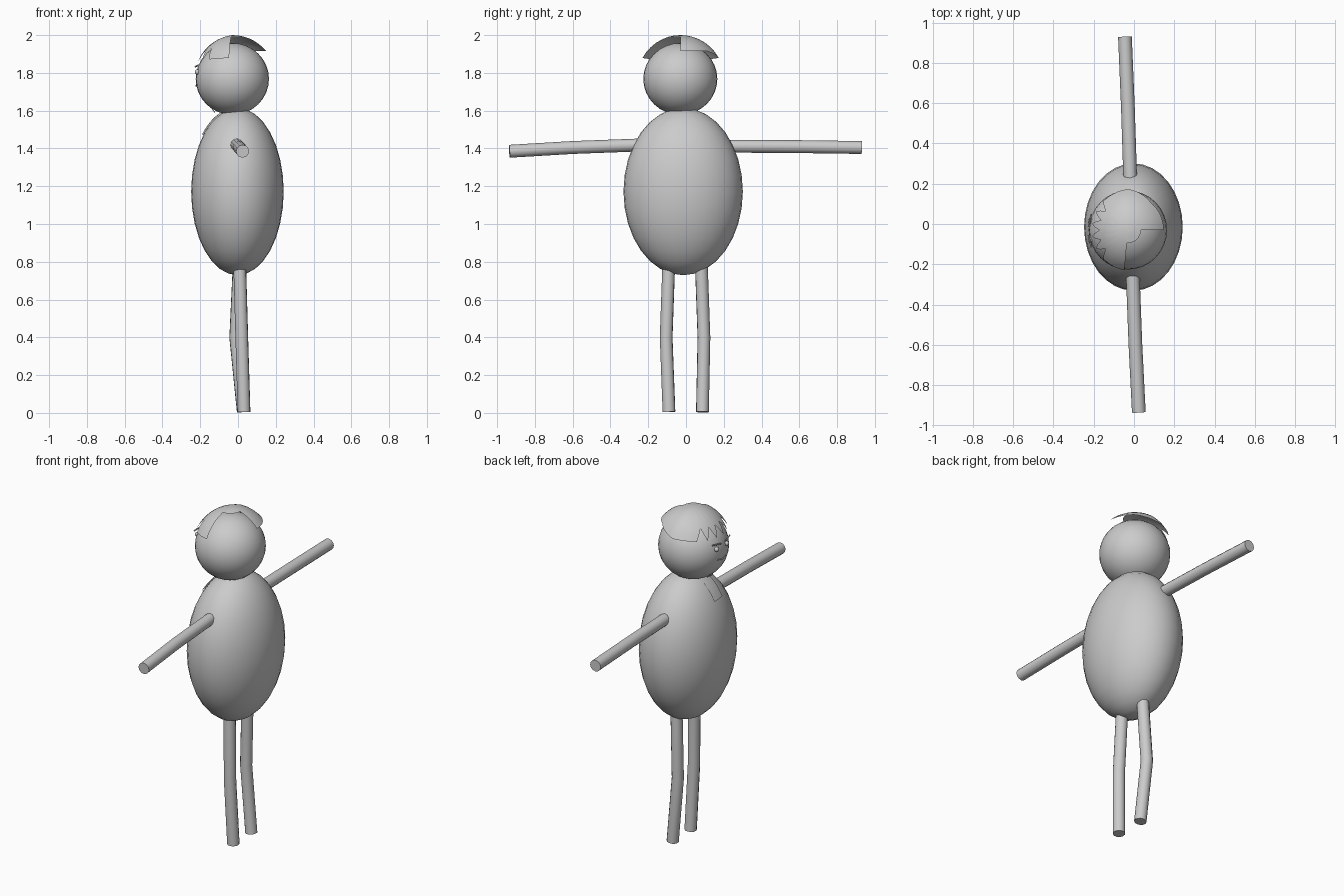
import bpy, bmesh
from math import sin, cos, radians, sqrt

if "Cube" in bpy.data.objects:
    bpy.data.objects.remove(bpy.data.objects["Cube"])

HEAD = (-0.03, -0.03, 1.768)
BODY = (-0.003, -0.015, 1.172)
BODY_R = (0.245, 0.316, 0.443)


def ball(name, loc, radii, seg=32, rings=16):
    bpy.ops.mesh.primitive_uv_sphere_add(segments=seg, ring_count=rings, location=loc)
    ob = bpy.context.object
    ob.name = name
    ob.scale = radii
    bpy.ops.object.transform_apply(location=False, rotation=False, scale=True)
    bpy.ops.object.shade_smooth()
    return ob


def tube(name, points, radius, res=4):
    cu = bpy.data.curves.new(name, 'CURVE')
    cu.dimensions = '3D'
    cu.bevel_depth = radius
    cu.bevel_resolution = res
    cu.use_fill_caps = True
    sp = cu.splines.new('POLY')
    sp.points.add(len(points) - 1)
    for p, co in zip(sp.points, points):
        p.co = (*co, 1)
    ob = bpy.data.objects.new(name, cu)
    bpy.context.collection.objects.link(ob)
    return ob


def mesh_object(name, bm, smooth=True):
    bmesh.ops.remove_doubles(bm, verts=bm.verts, dist=1e-5)
    for f in bm.faces:
        f.smooth = smooth
    me = bpy.data.meshes.new(name)
    bm.to_mesh(me)
    bm.free()
    ob = bpy.data.objects.new(name, me)
    bpy.context.collection.objects.link(ob)
    return ob


# Torso and head
ball("torso", BODY, BODY_R)
ball("head", HEAD, (0.194, 0.196, 0.19))

# Arms and legs, each with a slight bend at the middle
tube("arm_a", [(-0.018, 0.2, 1.412), (-0.03, 0.57, 1.41), (-0.045, 0.93, 1.405)], 0.034)
tube("arm_b", [(-0.008, -0.2, 1.42), (0.007, -0.6, 1.405), (0.024, -0.935, 1.385)], 0.034)
tube("leg_a", [(0.008, 0.08, 0.82), (-0.012, 0.095, 0.4), (0.028, 0.087, 0.005)], 0.034)
tube("leg_b", [(0.008, -0.09, 0.82), (0.02, -0.105, 0.4), (0.032, -0.09, 0.005)], 0.034)


# Hair: thin open shell with a ragged fringe and one missing quarter
def rim(az):
    if az < 50 or az > 355:
        return 50
    if az < 90:
        return 50 + 11 * (az - 50) / 40
    if 130 <= az <= 230:
        return 62 - 20 * (1 - abs(((az - 130) % 20) - 10) / 10) ** 0.0 * \
            (1 - abs(((az - 130) % 20) - 10) / 10)
    return 61


def hair_point(az, polar):
    a, t = radians(az), radians(polar)
    side = max(0, -cos(a)) * sin(t)
    r = 0.232 - 0.03 * side
    return (HEAD[0] + r * sin(t) * cos(a), HEAD[1] + r * sin(t) * sin(a),
            HEAD[2] + r * cos(t))


bm = bmesh.new()
for az in range(0, 360, 5):
    missing = 265 <= az < 360
    cols = []
    for a in (az, az + 5):
        end = rim(a % 360)
        cols.append([0, 8, 16] + ([] if missing else
                                  [16 + (end - 16) * k / 5 for k in range(1, 6)]))
    for i in range(len(cols[0]) - 1):
        quad = [(az, cols[0][i]), (az, cols[0][i + 1]),
                (az + 5, cols[1][i + 1]), (az + 5, cols[1][i])]
        if i == 0:
            quad.pop()
        bm.faces.new([bm.verts.new(hair_point(*q)) for q in quad])
mesh_object("hair", bm)

# Face: eyes, brows and mouth
for i, y in enumerate((0.015, -0.08)):
    ball(f"eye_{i}", (-0.215, y, 1.805), (0.014,) * 3, 16, 8)
tube("brow_0", [(-0.212, 0.05, 1.84), (-0.226, -0.015, 1.832)], 0.004, 1)
tube("brow_1", [(-0.226, -0.055, 1.832), (-0.212, -0.115, 1.84)], 0.004, 1)
tube("mouth", [(-0.215, 0.01, 1.74), (-0.222, -0.03, 1.732), (-0.214, -0.08, 1.738)], 0.004, 1)


# Neck tie: strip following the chest, plus a small knot
def chest(y, z):
    s = 1 - ((y - BODY[1]) / BODY_R[1]) ** 2 - ((z - BODY[2]) / BODY_R[2]) ** 2
    return (BODY[0] - BODY_R[0] * sqrt(max(s, 0.0)) - 0.008, y, z)


bm = bmesh.new()
grid = [[bm.verts.new(chest(-0.09 + 0.09 * j / 4, 1.585 - 0.11 * i / 6)) for j in range(5)]
        for i in range(7)]
for i in range(6):
    for j in range(4):
        bm.faces.new((grid[i][j], grid[i][j + 1], grid[i + 1][j + 1], grid[i + 1][j]))
bm.faces.new([bm.verts.new(p) for p in
              ((-0.15, -0.05, 1.625), (-0.125, -0.07, 1.59), (-0.12, -0.02, 1.593))])
mesh_object("tie", bm)
